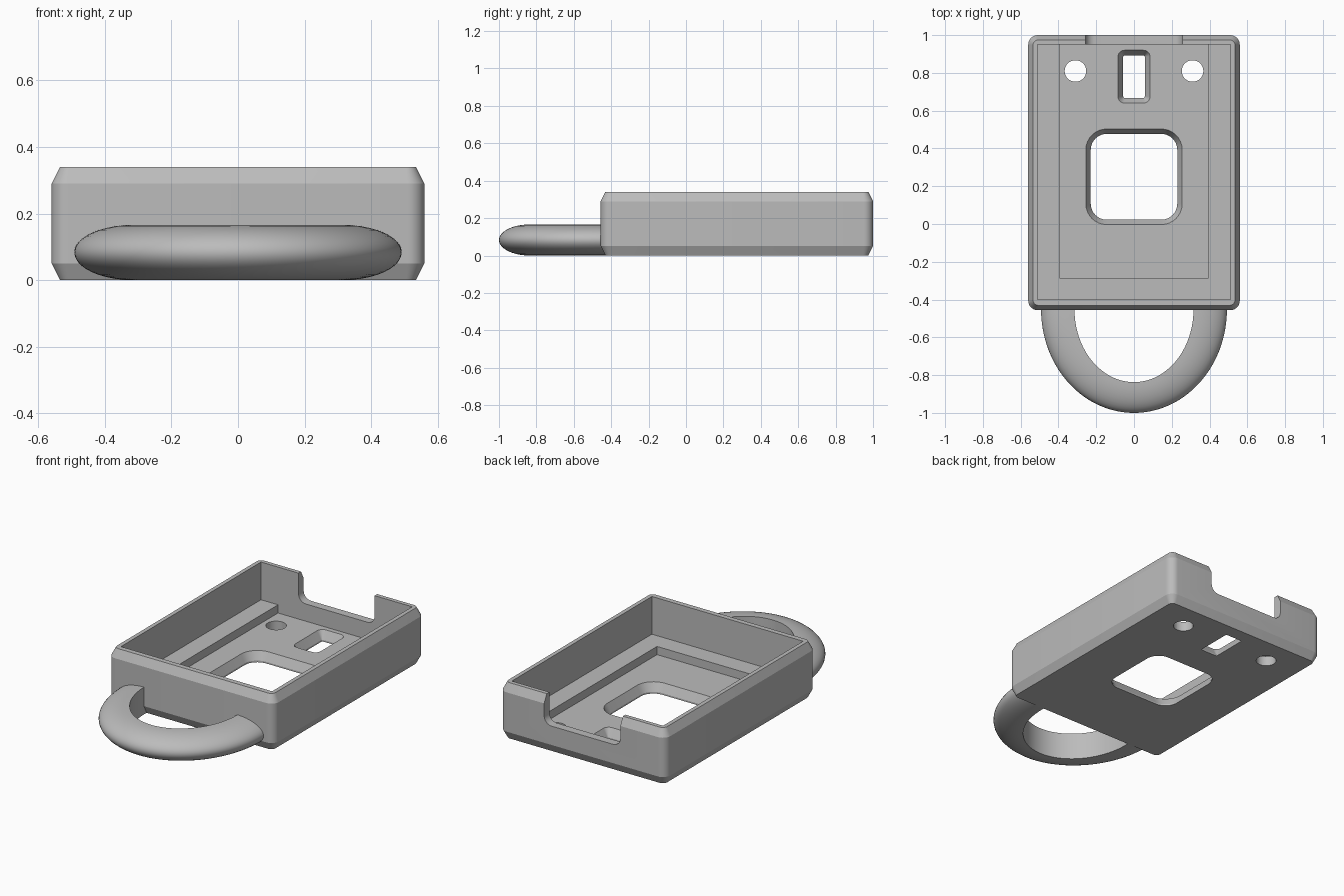
import bpy
import bmesh
from math import pi, sin, cos, radians
from mathutils import Matrix

old = bpy.data.objects.get("Cube")
if old:
    bpy.data.objects.remove(old, do_unlink=True)

grey = bpy.data.materials.new("plain_grey")
grey.use_nodes = True
COLOUR = (0.5, 0.5, 0.5, 1)
grey.diffuse_color = COLOUR
grey.node_tree.nodes["Principled BSDF"].inputs["Base Color"].default_value = COLOUR


def finish(name, bm):
    bmesh.ops.recalc_face_normals(bm, faces=bm.faces)
    mesh = bpy.data.meshes.new(name)
    bm.to_mesh(mesh)
    bm.free()
    mesh.materials.append(grey)
    obj = bpy.data.objects.new(name, mesh)
    bpy.context.collection.objects.link(obj)
    return obj


def smooth(obj):
    bpy.ops.object.select_all(action="DESELECT")
    obj.select_set(True)
    bpy.context.view_layer.objects.active = obj
    bpy.ops.object.shade_smooth_by_angle(angle=radians(22))


def loft(name, x, y, levels, steps=8, matrix=None):
    """Solid through stacked rounded rectangles: (half x, half y, radius, z)."""
    bm = bmesh.new()
    rings = []
    for hx, hy, r, z in levels:
        ring = []
        for k, (sx, sy) in enumerate([(1, 1), (-1, 1), (-1, -1), (1, -1)]):
            for i in range(steps + 1 if r else 1):
                a = (k + i / steps) * pi / 2
                ring.append(bm.verts.new((x + sx * (hx - r) + r * cos(a),
                                          y + sy * (hy - r) + r * sin(a), z)))
        rings.append(ring)
    for a, b in zip(rings, rings[1:]):
        for i in range(len(a)):
            j = (i + 1) % len(a)
            bm.faces.new((a[i], a[j], b[j], b[i]))
    bm.faces.new(rings[0])
    bm.faces.new(rings[-1])
    if matrix:
        bm.transform(matrix)
    return finish(name, bm)


def cut(target, cutter):
    mod = target.modifiers.new("cut", "BOOLEAN")
    mod.operation = "DIFFERENCE"
    mod.solver = "EXACT"
    mod.object = cutter
    bpy.context.view_layer.objects.active = target
    bpy.ops.object.modifier_apply(modifier=mod.name)
    bpy.data.objects.remove(cutter, do_unlink=True)


# Outer case with chamfered top and bottom rims
FLOOR, LEDGE, TOP = 0.06, 0.11, 0.34
MID, HX, HY, C = 0.272, 0.56, 0.728, 0.025
case = loft("case", 0, MID, [(HX - C, HY - C, 0.03, 0), (HX, HY, 0.05, 0.05),
                             (HX, HY, 0.05, TOP - 0.05), (HX - C, HY - C, 0.03, TOP)])

# Main cavity and the deeper recess that leaves a ledge on three sides
cut(case, loft("cavity", 0, 0.275, [(0.51, 0.675, 0, LEDGE), (0.51, 0.675, 0, 0.5)]))
cut(case, loft("recess", 0, 0.3325, [(0.395, 0.6175, 0, FLOOR), (0.395, 0.6175, 0, 0.5)]))


# Flared openings in the floor
def opening(name, y, hx, hy, r, flare):
    low = (hx - flare, hy - flare, r - flare)
    cut(case, loft(name, 0, y, [(*low, -0.1), (*low, 0.01),
                                (hx, hy, r, FLOOR), (hx, hy, r, 0.1)]))


opening("window", 0.25, 0.255, 0.253, 0.11, 0.026)
opening("slot", 0.78, 0.085, 0.14, 0.035, 0.028)

# Round holes
for side in (-1, 1):
    cut(case, loft("hole", side * 0.31, 0.81,
                   [(0.057, 0.057, 0.0569, -0.1), (0.057, 0.057, 0.0569, 0.2)]))

# Notch in the back wall with rounded lower corners
cut(case, loft("notch", 0, 0.465, [(0.257, 0.3, 0.05, -1.1), (0.257, 0.3, 0.05, -0.92)],
               matrix=Matrix.Rotation(pi / 2, 4, "X")))
smooth(case)

# Carrying loop: half ellipse with a flat inside and a rounded outside
bm = bmesh.new()
N, M = 64, 20
path = [(1, 0, -0.42)]
path += [(cos(pi * i / N), sin(pi * i / N), -0.452) for i in range(N + 1)]
path.append((-1, 0, -0.42))
sections = []
for px, py, y0 in path:
    row = []
    for j in range(M + 1):
        t = -pi / 2 + pi * j / M
        row.append(bm.verts.new((px * (0.315 + 0.177 * cos(t)),
                                 y0 - py * (0.385 + 0.163 * cos(t)),
                                 0.083 + 0.083 * sin(t))))
    sections.append(row)
for a, b in zip(sections, sections[1:]):
    for j in range(M + 1):
        k = (j + 1) % (M + 1)
        bm.faces.new((a[j], a[k], b[k], b[j]))
bm.faces.new(sections[0])
bm.faces.new(sections[-1])
smooth(finish("carrying_loop", bm))
